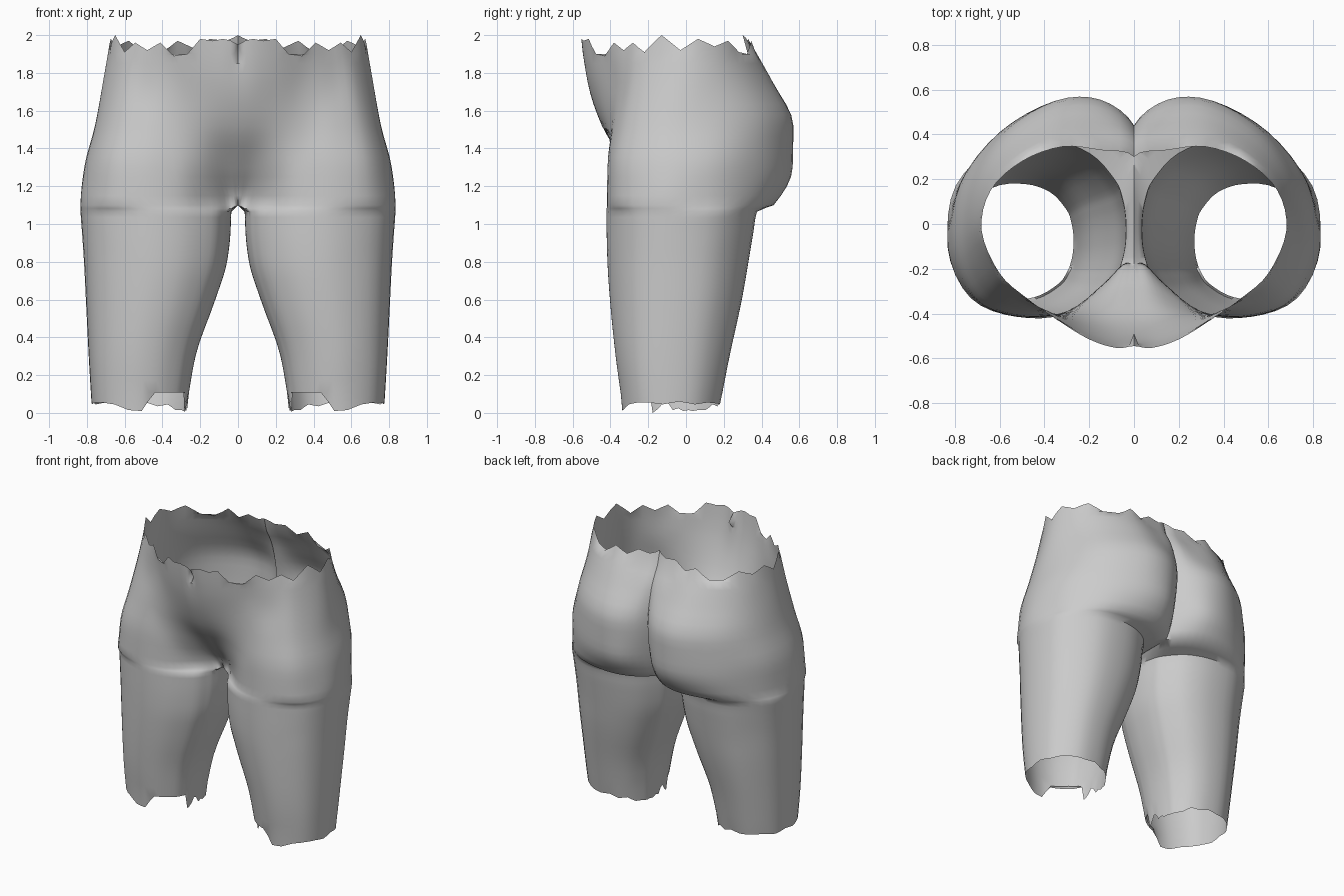
import bpy, bmesh, math
from mathutils import Vector

if "Cube" in bpy.data.objects:
    bpy.data.objects.remove(bpy.data.objects["Cube"])

S = 4  # curve points per control point

# Leg rings: z, inner x, outer x, front y, back y
LEGS = [(0.045, .27, .775, -.335, .18), (0.3, .225, .79, -.37, .23), (0.6, .12, .805, -.40, .295),
        (0.8, .058, .815, -.413, .33), (0.95, .04, .825, -.417, .355), (1.065, .035, .833, -.418, .375)]
# Angles round the leg: outer arc (front to back), then the inner thigh
ANGLES = [22, 30, 45, 72, 103, 138, 170, 208, 245, 278, 305, 328, 340, 352, 364, 373]
OUTER = 12

# Pelvis half sections from the front midline round the hip to the back midline
PELVIS = {
    1.10: [(0, -.17), (.05, -.18), (.14, -.27), (.30, -.39), (.52, -.415), (.73, -.33),
           (.833, -.1), (.78, .18), (.60, .38), (.36, .46), (.15, .44), (0, .33)],
    1.30: [(0, -.30), (.08, -.305), (.20, -.36), (.34, -.405), (.53, -.41), (.71, -.33),
           (.81, -.1), (.775, .18), (.60, .41), (.36, .545), (.15, .55), (0, .41)],
    1.52: [(0, -.445), (.10, -.44), (.22, -.425), (.36, -.40), (.52, -.375), (.67, -.29),
           (.755, -.08), (.72, .19), (.58, .41), (.35, .55), (.15, .555), (0, .44)],
    1.75: [(0, -.52), (.10, -.515), (.22, -.475), (.36, -.40), (.50, -.335), (.63, -.25),
           (.715, -.04), (.67, .17), (.54, .34), (.34, .45), (.15, .45), (0, .40)],
    1.95: [(0, -.545), (.08, -.553), (.20, -.515), (.34, -.43), (.48, -.33), (.60, -.22),
           (.68, -.03), (.64, .15), (.50, .28), (.32, .345), (.15, .33), (0, .30)]}

# Torn rims: height offsets every half control point
TOP_JAG = [.0, .02, .03, .02, .03, -.05, -.06, .01, -.03, .01, -.04, .05, -.03, .03, -.01,
           .02, -.04, -.05, .02, -.02, .03, .02, .05]
LOW_JAG = [-.045, .06, .07, .075, .08, .075, .07, -.035, -.03, 0, .01, .01, .0, .015, 0, .01,
           .005, 0, .01, -.01, .0, -.03, -.03, -.035, -.03, -.035, -.02, -.03, .01, .02, -.01, -.03]


def spline(pts):
    """Closed Catmull-Rom curve through 2D points."""
    out, n = [], len(pts)
    for i in range(n):
        a, b, c, d = (Vector(pts[(i + k) % n]) for k in (-1, 0, 1, 2))
        for s in range(S):
            t = s / S
            p = b + .5 * t * (c - a + t * (2 * a - 5 * b + 4 * c - d + t * (3 * (b - c) + d - a)))
            out.append((max(p.x, 0), p.y))
    return out


def leg_ring(x0, x1, y0, y1):
    cx, cy, rx, ry = (x0 + x1) / 2, (y0 + y1) / 2, (x1 - x0) / 2, (y1 - y0) / 2
    pts = []
    for a in ANGLES:
        c, s = math.cos(math.radians(a)), math.sin(math.radians(a))
        r = (abs(c) ** 2.25 + abs(s) ** 2.25) ** (-1 / 2.25)
        pts.append((cx - rx * r * c, cy - ry * r * s))
    return spline(pts)


def pelvis_ring(z, sec):
    yf, yb = sec[0][1], sec[-1][1]
    inner = [(0, yb + (yf - yb) * k / 5) for k in range(1, 5)]
    if z > 1.2:
        inner[-1] = (-sec[1][0], sec[1][1])  # flat belly across the midline
    ring = spline(sec + inner)
    first = (OUTER - 1) * S
    n = len(ring) - first
    for k in range(n):  # crotch strip lies on the midline
        ring[first + k] = (0, yb + (yf - yb) * k / n)
    return ring


def slope(d0, d1):
    return 0 if d0 * d1 <= 0 else 2 * d0 * d1 / (d0 + d1)


def sample(zs, vs, i, t):
    """Monotone cubic between rows i and i+1."""
    d = [(vs[k + 1] - vs[k]) / (zs[k + 1] - zs[k]) for k in range(len(zs) - 1)]
    m0 = slope(d[i - 1], d[i]) if i else d[0]
    m1 = slope(d[i], d[i + 1]) if i + 1 < len(d) else d[-1]
    h = zs[i + 1] - zs[i]
    return ((1 + 2 * t) * (1 - t) ** 2 * vs[i] + t * (1 - t) ** 2 * h * m0
            + t * t * (3 - 2 * t) * vs[i + 1] + t * t * (t - 1) * h * m1)


def jag(table, k):
    f = k / 2
    i = int(f)
    a, b = table[i % len(table)], table[(i + 1) % len(table)]
    return a + (b - a) * (f - i)


# Body rows from hem to waist
zs = [r[0] for r in LEGS] + list(PELVIS)
keys = [leg_ring(*r[1:]) for r in LEGS] + [pelvis_ring(z, s) for z, s in PELVIS.items()]
N, ARC, CROTCH = len(keys[0]), (OUTER - 1) * S, len(LEGS)
steps = []
for i in range(len(zs) - 1):
    n = 2 if i == CROTCH - 1 else 4
    steps += [(i, s / n) for s in range(n)]
steps.append((len(zs) - 2, 1))

bm = bmesh.new()
rows = []
for r, (i, t) in enumerate(steps):
    row = []
    for k in range(N if i < CROTCH or (i == CROTCH and t == 0) else ARC + 1):
        x = sample(zs, [q[k][0] for q in keys], i, t)
        y = sample(zs, [q[k][1] for q in keys], i, t)
        z = zs[i] + (zs[i + 1] - zs[i]) * t
        if k in (0, ARC) and i >= CROTCH:
            x = 0
        if r == 0:
            z += jag(LOW_JAG, k)
        elif r == len(steps) - 1:
            z += jag(TOP_JAG, k)
        elif k == 0 and abs(z - 1.9) < .01:
            y += .05  # navel
        row.append(bm.verts.new((x, y, z)))
    rows.append(row)
for a, b in zip(rows, rows[1:]):
    closed = len(b) == N
    for k in range(N if closed else ARC):
        k2 = (k + 1) % N
        bm.faces.new((a[k], a[k2], b[k2], b[k]))
me = bpy.data.meshes.new("lower_body")
bm.to_mesh(me)
bm.free()

body = bpy.data.objects.new("lower_body", me)
bpy.context.collection.objects.link(body)
mat = bpy.data.materials.new("plain grey")
mat.diffuse_color = (.6, .6, .6, 1)
mat.use_nodes = True
mat.node_tree.nodes["Principled BSDF"].inputs["Base Color"].default_value = mat.diffuse_color
me.materials.append(mat)
mir = body.modifiers.new("mirror", 'MIRROR')
mir.merge_threshold = .002
bpy.context.view_layer.objects.active = body
body.select_set(True)
bpy.ops.object.modifier_apply(modifier="mirror")
bpy.ops.object.shade_smooth_by_angle(angle=math.radians(50))
